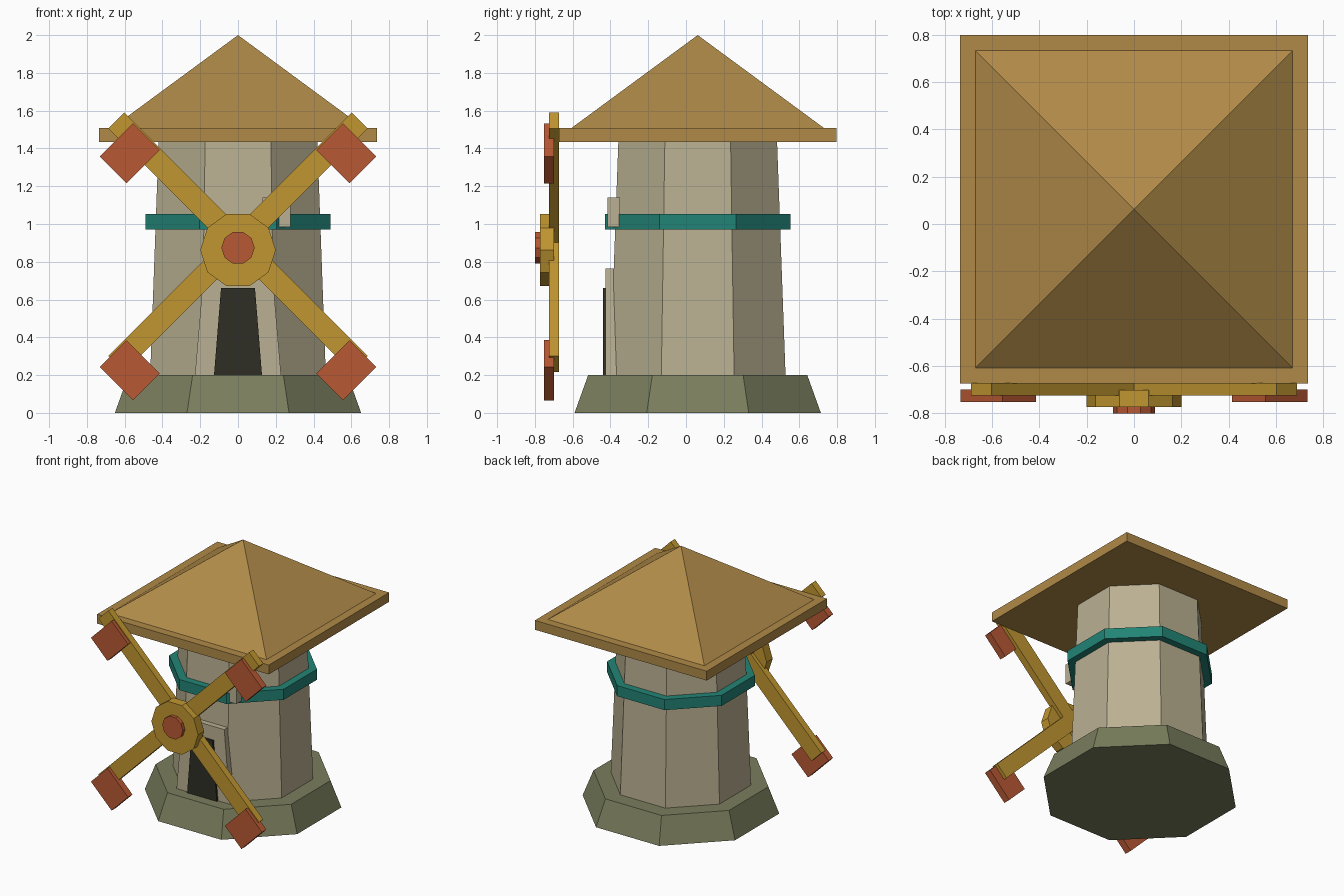
import bpy
import bmesh
from math import cos, sin, pi, tau
from mathutils import Vector

cube = bpy.data.objects.get("Cube")
if cube:
    bpy.data.objects.remove(cube)

CY = 0.062  # tower axis


def material(name, r, g, b):
    lin = [((c / 255 + 0.055) / 1.055) ** 2.4 for c in (r, g, b)] + [1]
    mat = bpy.data.materials.new(name)
    mat.use_nodes = True
    mat.diffuse_color = lin
    mat.node_tree.nodes["Principled BSDF"].inputs["Base Color"].default_value = lin
    return mat


thatch = material("thatch tan", 176, 138, 72)
stone = material("pale stone", 186, 176, 146)
moss = material("mossy stone", 122, 126, 93)
teal = material("teal", 34, 132, 118)
wood = material("golden wood", 193, 150, 48)
red = material("brick red", 184, 88, 51)
dark = material("dark doorway", 47, 47, 37)


def loft(name, mat, ring_a, ring_b):
    """Solid between two matching rings of points."""
    bm = bmesh.new()
    a = [bm.verts.new(p) for p in ring_a]
    b = [bm.verts.new(p) for p in ring_b]
    n = len(a)
    bm.faces.new(a)
    bm.faces.new(b)
    for i in range(n):
        j = (i + 1) % n
        bm.faces.new((a[i], a[j], b[j], b[i]))
    bmesh.ops.remove_doubles(bm, verts=bm.verts, dist=1e-5)
    bmesh.ops.recalc_face_normals(bm, faces=bm.faces)
    mesh = bpy.data.meshes.new(name)
    bm.to_mesh(mesh)
    bm.free()
    mesh.materials.append(mat)
    obj = bpy.data.objects.new(name, mesh)
    bpy.context.collection.objects.link(obj)
    return obj


def level_ring(sides, apothem, z):
    r = apothem / cos(pi / sides)
    angles = [tau * (i + 0.5) / sides for i in range(sides)]
    return [(r * cos(t), CY + r * sin(t), z) for t in angles]


def tier(name, mat, sides, low, high, z0, z1):
    loft(name, mat, level_ring(sides, low, z0), level_ring(sides, high, z1))


def plate(name, mat, outline, y0, y1):
    """Extrude an (x, z) outline along y."""
    loft(name, mat, [(x, y0, z) for x, z in outline], [(x, y1, z) for x, z in outline])


def disc(sides, r, z):
    return [(r * cos(tau * i / sides), z + r * sin(tau * i / sides)) for i in range(sides)]


# Tower
tier("foundation", moss, 8, 0.652, 0.58, 0, 0.2)
tier("tower_wall", stone, 8, 0.465, 0.42, 0.2, 1.44)
tier("tower_band", teal, 8, 0.49, 0.49, 0.97, 1.052)

# Roof
tier("roof_eave", thatch, 4, 0.735, 0.735, 1.435, 1.507)
tier("roof_pyramid", thatch, 4, 0.67, 0, 1.507, 2.0)

# Doorway and the small stone beside the band
plate("door_surround", stone,
      [(-0.228, 0.2), (0.228, 0.2), (0.18, 0.765), (-0.18, 0.765)], -0.425, -0.36)
plate("door", dark,
      [(-0.127, 0.2), (0.127, 0.2), (0.09, 0.66), (-0.09, 0.66)], -0.44, -0.42)
plate("wall_stone", stone,
      [(0.13, 0.985), (0.277, 0.985), (0.277, 1.14), (0.13, 1.14)], -0.415, -0.35)

# Sail cross: one outline with four diagonal arms
outline = []
for k in range(4):
    t = pi / 4 + k * pi / 2
    out, side = Vector((cos(t), sin(t))), Vector((-sin(t), cos(t)))
    for along, across in ((0.912, -0.06), (0.912, 0.06), (0.06, 0.06)):
        p = out * along + side * across
        outline.append((p.x, 0.903 + p.y))
plate("sail_arms", wood, outline, -0.725, -0.672)

# Blades at the arm ends
for sx, left in ((-1, "right"), (1, "left")):
    for sz, level in ((-1, "lower"), (1, "upper")):
        out = Vector((sx, sz)).normalized()
        side = Vector((-out.y, out.x))
        mid = Vector((sx * 0.573, 0.8 + sz * 0.574))
        corners = [mid + out * a * 0.1 + side * b * 0.125
                   for a, b in ((-1, -1), (1, -1), (1, 1), (-1, 1))]
        plate(f"{level}_{left}_blade", red, corners, -0.752, -0.698)

# Hub
plate("hub", wood, disc(10, 0.2, 0.862), -0.773, -0.7)
plate("hub_cap", red, disc(10, 0.088, 0.874), -0.8, -0.75)
